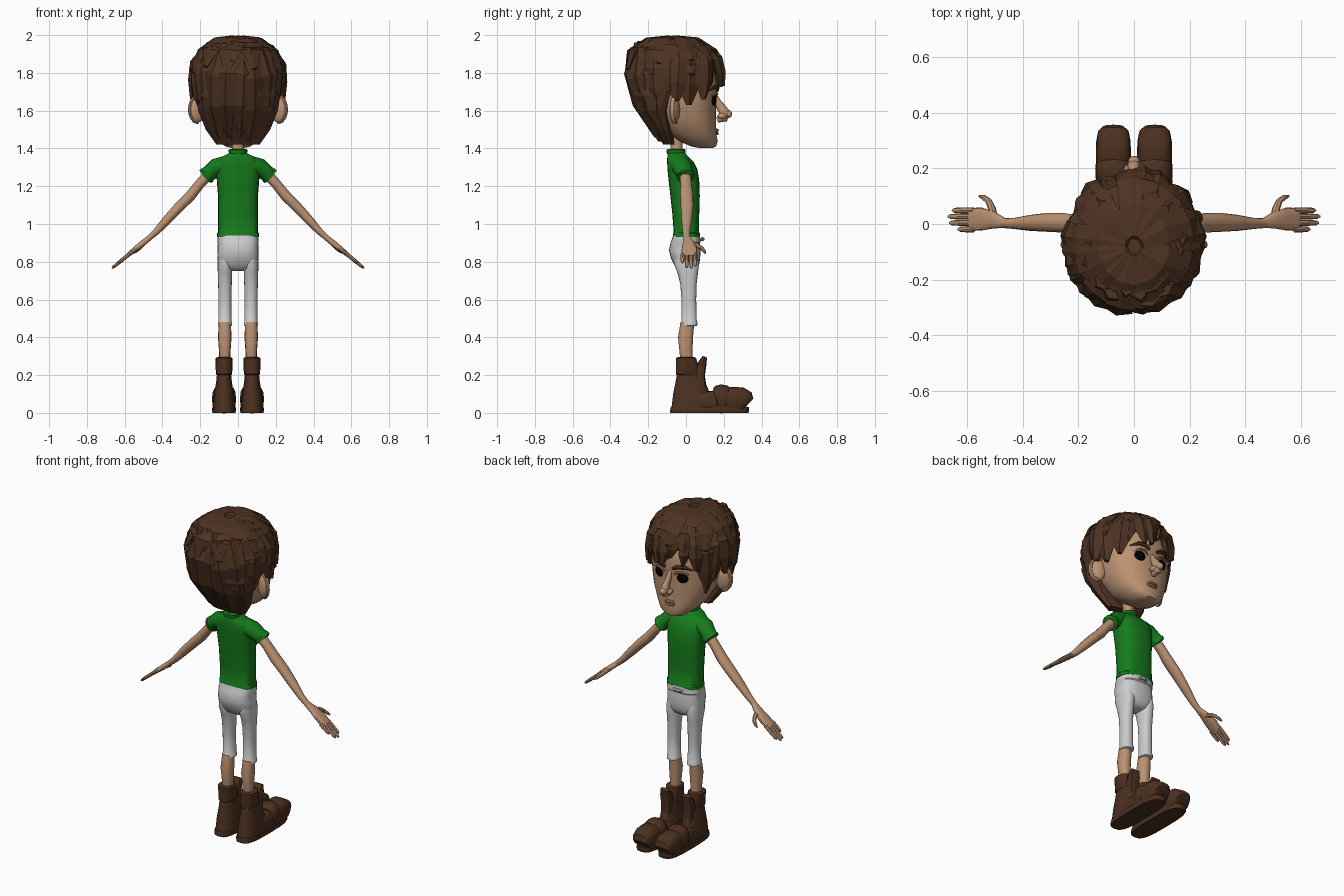
import bpy, bmesh, math, random
from mathutils import Vector, Matrix

random.seed(4)


def material(name, rgb):
    m = bpy.data.materials.new(name)
    m.diffuse_color = (*rgb, 1)
    return m


SKIN = material("skin", (0.50, 0.29, 0.17))
HAIR = material("hair_brown", (0.075, 0.033, 0.016))
GREEN = material("shirt_green", (0.008, 0.20, 0.012))
LEATHER = material("leather", (0.07, 0.03, 0.014))
BLACK = material("eye_black", (0.0, 0.0, 0.0))
LIP = material("lip", (0.42, 0.23, 0.14))


def finish(name, bm, mat, mirror=False, smooth=True):
    bmesh.ops.recalc_face_normals(bm, faces=bm.faces[:])
    me = bpy.data.meshes.new(name)
    bm.to_mesh(me)
    bm.free()
    ob = bpy.data.objects.new(name, me)
    bpy.context.collection.objects.link(ob)
    if mat:
        me.materials.append(mat)
    if smooth:
        bpy.ops.object.select_all(action='DESELECT')
        ob.select_set(True)
        bpy.context.view_layer.objects.active = ob
        bpy.ops.object.shade_smooth_by_angle(angle=math.radians(40))
    if mirror:
        ob.modifiers.new("mirror", 'MIRROR')
    return ob


def skin_rings(bm, rings):
    vs = [[bm.verts.new(p) for p in r] for r in rings]
    n = len(vs[0])
    for a, b in zip(vs, vs[1:]):
        for i in range(n):
            bm.faces.new((a[i], a[(i + 1) % n], b[(i + 1) % n], b[i]))
    bm.faces.new(vs[0])
    bm.faces.new(vs[-1])


def circle(n, p=2.0):
    for i in range(n):
        a = 2 * math.pi * i / n
        c, s = math.cos(a), math.sin(a)
        yield (math.copysign(abs(c) ** (2 / p), c), math.copysign(abs(s) ** (2 / p), s))


def stack(name, secs, mat, n=20, p=2.3, cx=0.0, mirror=False, smooth=True):
    """Horizontal sections: (z, half width, y back, y front)."""
    bm = bmesh.new()
    skin_rings(bm, [[(cx + rx * u, (y0 + y1) / 2 + (y1 - y0) / 2 * v, z) for u, v in circle(n, p)]
                    for z, rx, y0, y1 in secs])
    return finish(name, bm, mat, mirror, smooth)


def tube(name, path, mat, side=(0, 1, 0), n=12, p=2.0, mirror=True):
    """Sections along a path: (x, y, z, radius along side, other radius)."""
    pts = [Vector(q[:3]) for q in path]
    rings = []
    for i, q in enumerate(path):
        t = (pts[min(i + 1, len(pts) - 1)] - pts[max(i - 1, 0)]).normalized()
        a = Vector(side)
        a = (a - t * a.dot(t)).normalized()
        b = t.cross(a)
        rings.append([pts[i] + a * q[3] * u + b * q[4] * v for u, v in circle(n, p)])
    bm = bmesh.new()
    skin_rings(bm, rings)
    return finish(name, bm, mat, mirror)


def ball(name, loc, scale, mat, mirror=False, tilt=0.0):
    bm = bmesh.new()
    m = Matrix.Translation(loc) @ Matrix.Rotation(tilt, 4, 'Z') @ Matrix.Diagonal((*scale, 1))
    bmesh.ops.create_uvsphere(bm, u_segments=16, v_segments=10, radius=1, matrix=m)
    return finish(name, bm, mat, mirror)


# Boots
C = 0.074
stack("boot_soles", [(0, .060, -.083, .330), (.012, .064, -.085, .335), (.03, .062, -.08, .333)],
      LEATHER, p=3.2, cx=C, mirror=True)
stack("boot_shafts", [(.02, .058, -.08, .13), (.10, .052, -.07, .13), (.16, .042, -.058, .105),
                      (.20, .038, -.05, .085), (.205, .043, -.055, .075), (.29, .046, -.055, .055),
                      (.295, .034, -.045, .045)], LEATHER, n=14, cx=C, mirror=True)
tube("boot_toes", [(C, .05, .06, .053, .057), (C, .13, .06, .056, .056), (C, .20, .063, .060, .06),
                   (C, .245, .07, .063, .068), (C, .295, .069, .062, .066), (C, .322, .060, .057, .055),
                   (C, .333, .05, .045, .035)], LEATHER, side=(1, 0, 0), n=16, p=3)
tube("boot_straps", [(C, .155, .07, .054, .06), (C, .165, .072, .064, .072), (C, .185, .074, .064, .077),
                     (C, .215, .072, .064, .072), (C, .225, .07, .056, .06)],
     LEATHER, side=(1, 0, 0), n=16, p=2.6)
tube("boot_tongues", [(C, .075, .13, .034, .035), (C, .072, .20, .036, .028), (C, .085, .26, .037, .024),
                      (C, .100, .297, .030, .012)], LEATHER, side=(1, 0, 0), n=8, p=3)

# Shins
stack("shins", [(.25, .029, -.028, .032), (.32, .030, -.035, .035), (.40, .036, -.043, .038),
                (.48, .032, -.03, .045)], SKIN, cx=.07, n=14, mirror=True)

# Trousers
stack("trouser_legs", [(.46, .033, -.022, .055), (.463, .037, -.026, .06), (.48, .037, -.026, .06),
                       (.485, .034, -.023, .057), (.60, .034, -.024, .054), (.68, .036, -.03, .056),
                       (.74, .038, -.045, .063), (.79, .039, -.065, .070), (.84, .034, -.06, .06)],
      None, cx=.069, mirror=True)
stack("trouser_hips", [(.752, .035, -.03, .04), (.765, .085, -.05, .058), (.79, .106, -.066, .071),
                       (.82, .109, -.08, .075), (.86, .109, -.09, .077), (.90, .107, -.082, .073),
                       (.905, .110, -.08, .077), (.94, .106, -.068, .074)], None, n=24, p=2.6)
tube("waist_knot", [(-.03, .074, .918, .007, .007), (0, .088, .92, .011, .011),
                    (.03, .074, .918, .007, .007)], None, n=8, mirror=False)

# Shirt
stack("shirt_body", [(.930, .102, -.06, .066), (.932, .111, -.068, .074), (.95, .111, -.068, .074),
                     (.955, .106, -.065, .07), (1.05, .105, -.072, .07), (1.15, .106, -.083, .073),
                     (1.23, .112, -.092, .07), (1.29, .118, -.098, .06), (1.33, .112, -.1, .04),
                     (1.355, .085, -.099, .015), (1.372, .054, -.096, -.002), (1.38, .043, -.092, -.008)],
      GREEN, n=24, p=2.6)
stack("shirt_collar", [(1.37, .046, -.1, -.004), (1.38, .049, -.103, -.002), (1.392, .049, -.103, -.002),
                       (1.398, .042, -.096, -.009)], GREEN)
tube("shirt_sleeves", [(.07, -.03, 1.315, .055, .045), (.115, -.02, 1.30, .054, .048),
                       (.150, -.007, 1.270, .045, .043), (.160, -.004, 1.262, .045, .043),
                       (.162, -.004, 1.260, .049, .046), (.172, -.002, 1.251, .049, .046),
                       (.174, -.002, 1.249, .04, .038)], GREEN, n=16)

# Arms and hands
tube("arms", [(.13, -.005, 1.29, .03, .03), (.20, 0, 1.215, .03, .027), (.25, .004, 1.152, .035, .029),
              (.31, .006, 1.092, .034, .028), (.37, .004, 1.028, .029, .025), (.43, .002, .962, .020, .019),
              (.475, .003, .922, .017, .015)], SKIN, n=14)
tube("palms", [(.465, .003, .93, .017, .015), (.505, .014, .898, .031, .016), (.55, .018, .862, .042, .014),
               (.59, .016, .829, .040, .010)], SKIN, n=14, p=2.5)
for i, (y, tip) in enumerate([(-.019, .632), (.004, .662), (.027, .667), (.049, .652)]):
    h = lambda x: .829 - .82 * (x - .59)
    tube(f"finger_{i + 1}", [(.575, y, h(.575), .011, .010), ((.575 + tip) / 2, y, h((.575 + tip) / 2), .011, .010),
                             (tip - .008, y, h(tip - .008), .009, .008), (tip, y, h(tip), .004, .004)], SKIN, n=8)
tube("thumbs", [(.505, .022, .895, .016, .014), (.510, .055, .888, .014, .013), (.522, .083, .873, .012, .01),
                (.542, .097, .855, .009, .009), (.556, .101, .845, .004, .004)], SKIN, side=(1, 0, 0), n=8)

# Neck and head
stack("neck", [(1.36, .034, -.085, -.018), (1.43, .031, -.08, -.018), (1.50, .036, -.09, .0)], SKIN)
stack("head", [(1.403, .035, .07, .14), (1.41, .065, .03, .158), (1.435, .10, -.03, .168),
               (1.48, .142, -.10, .160), (1.55, .175, -.15, .160), (1.62, .195, -.19, .158),
               (1.68, .203, -.21, .160), (1.75, .205, -.22, .168), (1.85, .17, -.2, .14),
               (1.92, .08, -.1, .05)], SKIN, n=32)
tube("nose", [(0, .145, 1.69, .012, .012), (0, .170, 1.64, .014, .02), (0, .192, 1.608, .018, .026),
              (0, .208, 1.585, .024, .028), (0, .200, 1.564, .026, .026), (0, .165, 1.55, .014, .014)],
     SKIN, side=(1, 0, 0), mirror=False)
ball("nose_tip", (0, .224, 1.582), (.021, .021, .021), SKIN)
ball("nostrils", (.021, .190, 1.572), (.016, .024, .016), SKIN, mirror=True)
ball("eyes", (.075, .134, 1.655), (.038, .028, .036), BLACK, mirror=True, tilt=-.25)
tube("eyelids", [(.032, .158, 1.672, .006, .006), (.055, .164, 1.69, .007, .007), (.085, .158, 1.693, .007, .007),
                 (.117, .128, 1.674, .006, .006)], SKIN, n=8)
tube("eyebrows", [(.025, .166, 1.706, .008, .009), (.055, .168, 1.722, .010, .013),
                  (.095, .156, 1.726, .010, .012), (.135, .122, 1.708, .006, .006)], HAIR, n=6)
for name, z, y in (("upper_lip", 1.497, .159), ("lower_lip", 1.480, .159)):
    tube(name, [(-.045, y - .014, 1.488, .004, .003), (-.02, y + .002, z, .010, .009), (0, y + .004, z - .001, .011, .009),
                (.02, y + .002, z, .010, .009), (.045, y - .014, 1.488, .004, .003)], LIP, n=8, mirror=False)

# Ears with a raised rim
ball("ears", (.213, -.06, 1.605), (.045, .022, .068), SKIN, mirror=True, tilt=-.45)
rim = []
for k in range(9):
    a = math.radians(125 - 27 * k)
    u = .043 * math.cos(a)
    rim.append((.213 + u, -.055 - .45 * u, 1.607 + .07 * math.sin(a), .013, .009))
tube("ear_rims", rim, SKIN, n=8)

# Hair envelope: z, back y, front y of locks, half width, front y of core
ENV = [(1.42, -.13, .12, .12, -.06), (1.50, -.18, .14, .18, -.07), (1.60, -.255, .165, .222, -.07),
       (1.68, -.300, .180, .235, -.02), (1.76, -.312, .188, .243, .13), (1.83, -.318, .190, .245, .165),
       (1.91, -.305, .165, .212, .145), (1.96, -.27, .10, .155, .08), (1.985, -.18, .03, .08, .02)]
stack("hair_core", [(z, rx * .95, y0 + .01, yc) for z, y0, y1, rx, yc in ENV], HAIR, n=12, p=2.1, smooth=False)


def envelope(a, z, off):
    z = max(ENV[0][0], min(ENV[-1][0], z))
    for lo, hi in zip(ENV, ENV[1:]):
        if z <= hi[0]:
            break
    f = (z - lo[0]) / (hi[0] - lo[0])
    y0, y1, rx = [lo[k] + f * (hi[k] - lo[k]) for k in (1, 2, 3)]
    return Vector(((rx + off) * math.cos(a), (y0 + y1) / 2 + ((y1 - y0) / 2 + off) * math.sin(a), z))


def tip_height(deg):
    d = abs((deg - 90 + 180) % 360 - 180)      # 0 is the fringe, 180 the nape
    keys = [(0, 1.765), (30, 1.75), (45, 1.68), (56, 1.56), (68, 1.64), (88, 1.69), (104, 1.66),
            (118, 1.54), (145, 1.47), (180, 1.435)]
    for (d0, h0), (d1, h1) in zip(keys, keys[1:]):
        if d <= d1:
            return h0 + (h1 - h0) * (d - d0) / (d1 - d0)


def blade(mid, a, da, z, off):
    return [envelope(a - da, z, off - .006), mid, envelope(a + da, z, off - .006), envelope(a, z, off - .035)]


# Long locks: broad flat blades, finer over the fringe
bm = bmesh.new()
degs = [-100 + 15.5 * i for i in range(10)] + [48 + 9.5 * i for i in range(10)] + [146 + 15.5 * i for i in range(8)]
for deg in degs:
    fringe = 45 < deg < 135
    deg += random.uniform(-4, 4)
    top, tip = random.uniform(1.93, 1.97), tip_height(deg) + random.uniform(-.03, .03)
    width, off, drift = random.uniform(8, 11) if fringe else random.uniform(13, 18), random.uniform(-.008, .016), random.uniform(-9, 9)
    rings = []
    for k, w in enumerate((.6, .95, 1.0, .25)):
        z, a = top + (tip - top) * k / 3, math.radians(deg + drift * k / 3)
        rings.append(blade(envelope(a, z, off + .008), a, math.radians(width) * w, z, off))
    skin_rings(bm, rings)
finish("hair_locks", bm, HAIR, smooth=False)

# Crown locks: shards fanning out from the crown and bending down over the sides
bm = bmesh.new()
crown = Vector((0, -.08, 1.985))
for i in range(19):
    deg = i * 19 + random.uniform(-6, 6)
    rings, drift, lift = [], random.uniform(-14, 14), random.uniform(.004, .02)
    ztip = random.uniform(1.80, 1.88)
    for t, z, w in ((.15, 1.985, .5), (.6, 1.975, .8), (1, 1.925, 1), (1, ztip, .3)):
        a = math.radians(deg + drift * t)
        out = envelope(a, min(z, 1.925), lift)
        p = crown.lerp(out, t)
        p.z = z + (lift * .7 if t < 1 else 0)
        s = Vector((-math.sin(a), math.cos(a), 0)) * .055 * w
        n = Vector((math.cos(a), math.sin(a), 1.2)).normalized() * .02
        rings.append([p - s - n * .4, p, p + s - n * .4, p - n * 1.6])
    skin_rings(bm, rings)
finish("crown_locks", bm, HAIR, smooth=False)
